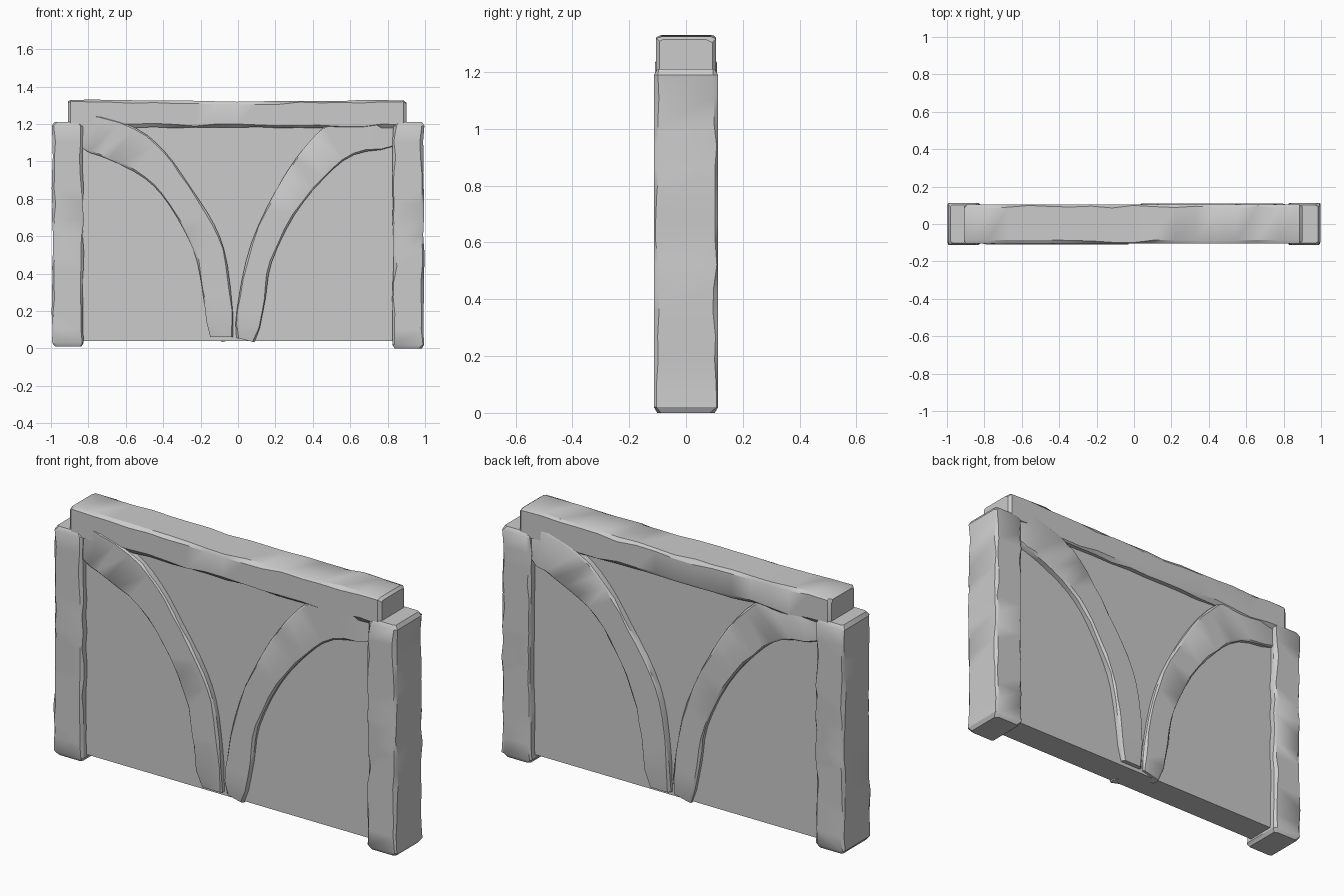
import bpy, bmesh, random
from math import radians
from mathutils import Vector

random.seed(4)
if "Cube" in bpy.data.objects:
    bpy.data.objects.remove(bpy.data.objects["Cube"], do_unlink=True)

grey = bpy.data.materials.new("plain_grey")
grey.use_nodes = True
colour = (0.6, 0.6, 0.6, 1)
grey.diffuse_color = colour
grey.node_tree.nodes["Principled BSDF"].inputs["Base Color"].default_value = colour


def finish(name, bm):
    bmesh.ops.recalc_face_normals(bm, faces=bm.faces)
    mesh = bpy.data.meshes.new(name)
    bm.to_mesh(mesh)
    bm.free()
    mesh.materials.append(grey)
    ob = bpy.data.objects.new(name, mesh)
    bpy.context.collection.objects.link(ob)
    bpy.context.view_layer.objects.active = ob
    for other in bpy.context.selected_objects:
        other.select_set(False)
    ob.select_set(True)
    bpy.ops.object.shade_smooth_by_angle(angle=radians(32))
    return ob


def hewn(name, side_a, side_b, y0, y1, chip=0.012, turn=1):
    """Timber lofted between two edge lines in xz, with unevenly chipped corners."""
    bm = bmesh.new()
    rings = []
    last = len(side_a) - 1
    for i, (a, b) in enumerate(zip(side_a, side_b)):
        a, b = Vector((a[0], 0, a[1])), Vector((b[0], 0, b[1]))
        across = (b - a).normalized()
        end = 0.012 if i in (0, last) else 0      # ends are slightly rounded
        a, b = a + across * end, b - across * end
        ring = []
        for p, y, inward, dy in ((a, y0, 1, 1), (b, y0, -1, 1),
                                 (b, y1, -1, -1), (a, y1, 1, -1)):
            c = chip * random.uniform(0.4, 1.7)
            d = chip * random.uniform(0.4, 1.7)
            y += dy * end
            on_side = p + Vector((0, y + dy * d, 0))
            on_face = p + across * inward * c + Vector((0, y, 0))
            ring += [on_side, on_face] if inward == dy else [on_face, on_side]
        rings.append([bm.verts.new((v.x * turn, v.y * turn, v.z)) for v in ring])
    for r, s in zip(rings, rings[1:]):
        for k in range(8):
            n = (k + 1) % 8
            bm.faces.new((r[k], r[n], s[n], s[k]))
    bm.faces.new(rings[0])
    bm.faces.new(rings[-1])
    return finish(name, bm)


def spline(points, steps=3):
    """Resample a line of points as a smooth curve."""
    pts = [Vector(p) for p in points]
    pts = [2 * pts[0] - pts[1]] + pts + [2 * pts[-1] - pts[-2]]
    out = []
    for p, q, r, s in zip(pts, pts[1:], pts[2:], pts[3:]):
        for k in range(steps):
            t = k / steps
            out.append(0.5 * (2 * q + (r - p) * t + (2 * p - 5 * q + 4 * r - s) * t ** 2
                              + (3 * q - p - 3 * r + s) * t ** 3))
    return out + [pts[-2]]


def wobble(amount=0.004):
    return random.uniform(-amount, amount)


# Infill wall between the timbers
bm = bmesh.new()
bmesh.ops.create_cube(bm, size=1)
bmesh.ops.scale(bm, vec=(1.8, 0.15, 1.21), verts=bm.verts)
bmesh.ops.translate(bm, vec=(0, 0, 0.645), verts=bm.verts)
finish("infill_wall", bm)

# Upright posts
for name, sign in (("left_post", 1), ("right_post", -1)):
    n = 14
    base = 0 if sign > 0 else 0.01
    heights = [base, base + 0.02] + [0.02 + 1.17 * k / n for k in range(1, n + 1)] + [1.21]
    inner = [(sign * (0.828 + wobble()), z) for z in heights]
    outer = [(sign * (0.993 + wobble()), z) for z in heights]
    hewn(name, inner, outer, -0.113, 0.113, 0.011)

# Top beam, sagging slightly in the middle
n = 16
xs = [-0.91, -0.895] + [-0.895 + 1.78 * k / n for k in range(1, n + 1)] + [0.9]
hewn("top_beam", [(x, 1.18 + wobble()) for x in xs],
     [(x, 1.318 + 0.012 * abs(x) + wobble()) for x in xs], -0.105, 0.105, 0.013)

# Curved braces; the back pair is the front pair turned half way round
long_lower = [(-.84, 1.06), (-.69, 1.01), (-.5, .91), (-.37, .77), (-.24, .53), (-.19, .31), (-.16, .06)]
long_upper = [(-.82, 1.27), (-.55, 1.18), (-.39, 1.05), (-.26, .87), (-.126, .66), (-.057, .45), (-.015, .06)]
short_lower = [(.84, 1.07), (.62, 1.035), (.46, .91), (.3, .71), (.18, .46), (.146, .26), (.1, .03)]
short_upper = [(.83, 1.25), (.53, 1.22), (.36, 1.08), (.2, .84), (.07, .56), (.005, .28), (-.02, .06)]
for side, turn in (("front", 1), ("back", -1)):
    hewn(side + "_long_brace", spline(long_lower), spline(long_upper), -0.11, -0.03, 0.008, turn)
    hewn(side + "_short_brace", spline(short_lower), spline(short_upper), -0.1, -0.03, 0.008, turn)
